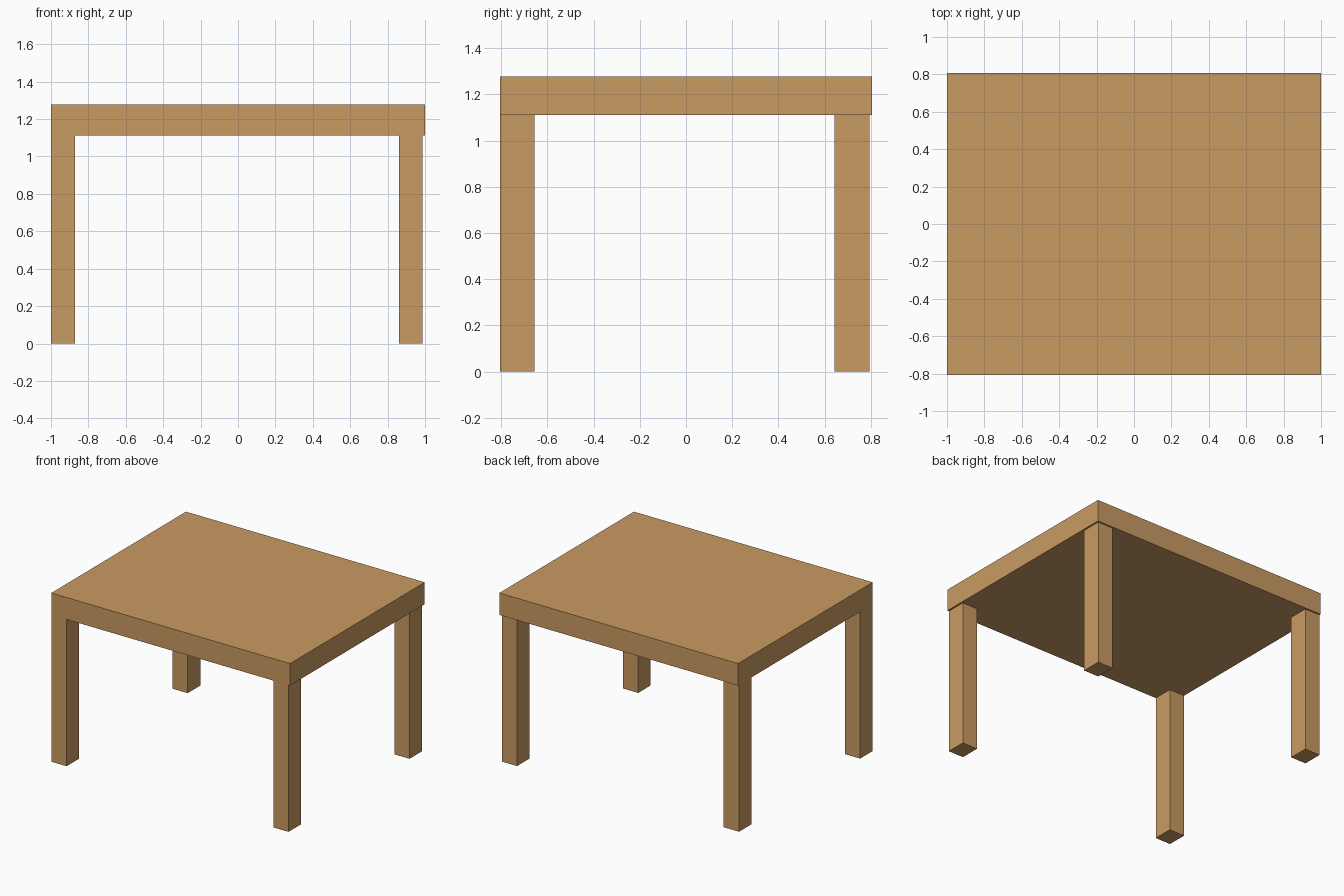
import bpy
import bmesh
from mathutils import Vector

if "Cube" in bpy.data.objects:
    bpy.data.objects.remove(bpy.data.objects["Cube"])

# Single warm wood colour
wood = bpy.data.materials.new("tan wood")
wood.diffuse_color = (0.584, 0.328, 0.122, 1.0)
wood.use_nodes = True
wood.node_tree.nodes["Principled BSDF"].inputs["Base Color"].default_value = wood.diffuse_color


def box(name, low, high):
    """Flat-sided box spanning two opposite corners."""
    low, high = Vector(low), Vector(high)
    bm = bmesh.new()
    bmesh.ops.create_cube(bm, size=1.0)
    bmesh.ops.scale(bm, vec=high - low, verts=bm.verts)
    bmesh.ops.translate(bm, vec=(low + high) / 2, verts=bm.verts)
    mesh = bpy.data.meshes.new(name)
    bm.to_mesh(mesh)
    bm.free()
    mesh.materials.append(wood)
    obj = bpy.data.objects.new(name, mesh)
    bpy.context.collection.objects.link(obj)
    return obj


HEIGHT, UNDERSIDE = 1.278, 1.112

# Thick table top
box("table_top", (-1.0, -0.806, UNDERSIDE), (1.0, 0.806, HEIGHT))

# Four legs, flush at the front left and slightly inset at the back and right
for side, x0, x1 in (("left", -1.0, -0.872), ("right", 0.86, 0.987)):
    for end, y0, y1 in (("front", -0.806, -0.656), ("back", 0.643, 0.794)):
        box(f"{end}_{side}_leg", (x0, y0, 0.0), (x1, y1, UNDERSIDE))
